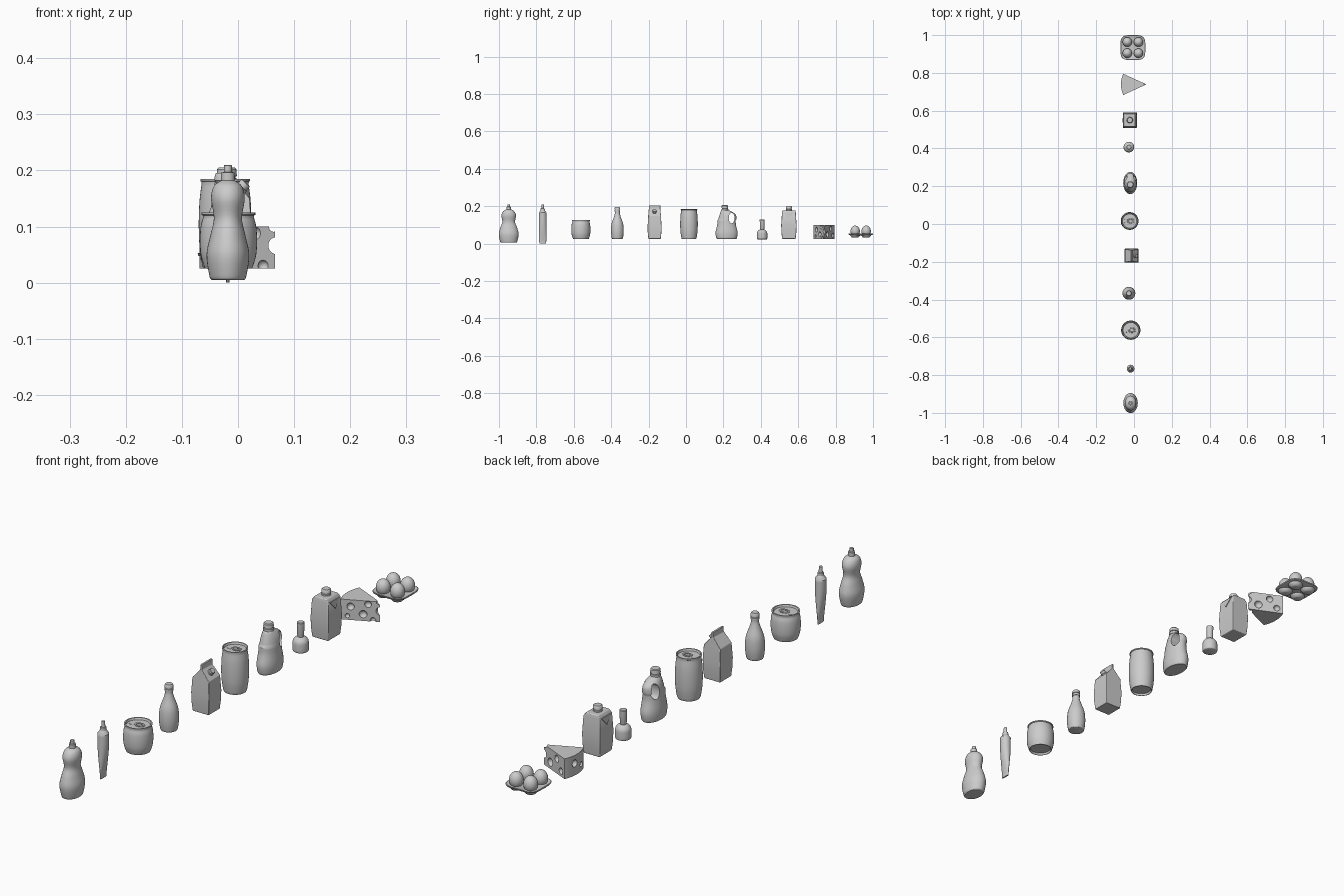
import bpy, bmesh, math
from mathutils import Vector

if "Cube" in bpy.data.objects:
    bpy.data.objects.remove(bpy.data.objects["Cube"])

SQUARE = [(-1, -1), (1, -1), (1, 1), (-1, 1)]


def circle(n):
    return [(math.cos(2 * math.pi * i / n), math.sin(2 * math.pi * i / n)) for i in range(n)]


def finish(ob, angle=35):
    bpy.ops.object.select_all(action='DESELECT')
    bpy.context.view_layer.objects.active = ob
    ob.select_set(True)
    bpy.ops.object.shade_smooth_by_angle(angle=math.radians(angle))
    return ob


def from_bm(name, bm, loc=(0, 0, 0)):
    bmesh.ops.recalc_face_normals(bm, faces=bm.faces)
    me = bpy.data.meshes.new(name)
    bm.to_mesh(me)
    bm.free()
    ob = bpy.data.objects.new(name, me)
    bpy.context.collection.objects.link(ob)
    ob.location = loc
    return finish(ob)


def smooth_rows(rows, k=5):
    """Catmull-Rom interpolation of section rows."""
    out = []
    for i in range(len(rows) - 1):
        a, b = rows[max(i - 1, 0)], rows[i]
        c, d = rows[i + 1], rows[min(i + 2, len(rows) - 1)]
        for s in range(k):
            t = s / k
            out.append(tuple(0.5 * (2 * q + (r - p) * t + (2 * p - 5 * q + 4 * r - w) * t * t
                                    + (3 * q - p - 3 * r + w) * t ** 3)
                             for p, q, r, w in zip(a, b, c, d)))
    return out + [rows[-1]]


def loft(name, rows, x, y, section=None):
    """Rows are (z, rx[, ry[, y shift]])."""
    section = section or circle(40)
    bm = bmesh.new()
    rings = []
    for row in rows:
        z, rx = row[:2]
        ry = row[2] if len(row) > 2 else rx
        dy = row[3] if len(row) > 3 else 0
        rings.append([bm.verts.new((u * rx, v * ry + dy, z)) for u, v in section])
    n = len(section)
    for a, b in zip(rings, rings[1:]):
        for i in range(n):
            bm.faces.new((a[i], a[(i + 1) % n], b[(i + 1) % n], b[i]))
    bm.faces.new(rings[0][::-1])
    bm.faces.new(rings[-1])
    return from_bm(name, bm, (x, y, 0))


def ball(name, loc, scale):
    bm = bmesh.new()
    bmesh.ops.create_uvsphere(bm, u_segments=28, v_segments=18, radius=1)
    bmesh.ops.scale(bm, vec=scale, verts=bm.verts)
    return from_bm(name, bm, loc)


def bevel(ob, width, segs=3):
    m = ob.modifiers.new("bevel", 'BEVEL')
    m.width, m.segments, m.limit_method = width, segs, 'ANGLE'
    m.angle_limit = math.radians(35)


def cut(ob, cutter):
    m = ob.modifiers.new("cut", 'BOOLEAN')
    m.operation, m.object, m.solver = 'DIFFERENCE', cutter, 'EXACT'
    cutter.hide_render = True
    bpy.context.view_layer.objects.active = ob
    bpy.ops.object.modifier_apply(modifier=m.name)
    bpy.data.objects.remove(cutter)


def cap(name, x, y, z0, z1, r):
    h = z1 - z0
    return loft(name, [(z0, r), (z0 + h * .3, r), (z0 + h * .34, r * .85), (z0 + h * .42, r * .85),
                       (z0 + h * .46, r), (z1 - .003, r * .95), (z1, r * .8)], x, y)


# dish soap bottle
loft("soap_bottle", smooth_rows([(.005, .029, .041), (.012, .033, .046), (.05, .038, .053), (.085, .031, .045),
     (.115, .025, .034), (.15, .030, .039), (.172, .025, .030), (.182, .012, .014)]), -.018, -.948)
loft("soap_cap", [(.18, .012), (.196, .012), (.197, .007), (.209, .007), (.21, .005)], -.018, -.948)

# squeeze tube with flat crimped end
loft("squeeze_tube", smooth_rows([(0, .003, .018), (.015, .004, .019), (.06, .012, .0205), (.11, .018, .021),
     (.165, .02, .02)]) + [(.178, .011, .011)], -.018, -.766)
loft("tube_nozzle", [(.177, .011), (.188, .0105), (.189, .007), (.21, .006)], -.018, -.766)


# drink cans
def can(name, x, y, r, z0, z1):
    h = z1 - z0
    side = smooth_rows([(z0 + .006, r * .87), (z0 + h * .25, r * .97), (z0 + h * .5, r), (z0 + h * .75, r * .97),
                        (z1 - .009, r * .89)])
    loft(name, [(z0 + .007, r * .72), (z0, r * .78), (z0, r * .82)] + side
         + [(z1 - .005, r * .90), (z1 - .004, r * .94), (z1, r * .94), (z1, r * .85), (z1 - .007, r * .80)], x, y)
    bpy.ops.mesh.primitive_torus_add(location=(x + r * .12, y, z1 - .005), major_radius=r * .22,
                                     minor_radius=.003, major_segments=24, minor_segments=8)
    tab = bpy.context.object
    tab.name = name + "_tab"
    tab.scale = (1.4, 1, .8)
    finish(tab)
    loft(name + "_opening", [(z1 - .008, r * .24), (z1 - .006, r * .22)], x - r * .45, y, circle(24))


can("short_can", -.017, -.562, .051, .025, .125)
can("tall_can", -.023, .016, .047, .025, .185)

# sauce bottle
loft("sauce_bottle", smooth_rows([(.025, .026), (.03, .03), (.065, .034), (.105, .031), (.14, .019),
     (.16, .0135), (.172, .013)]), -.027, -.367)
cap("sauce_cap", -.027, -.367, .171, .195, .015)

# milk carton with gable roof
milk = loft("milk_carton", [(.025, .033, .033), (.06, .036, .0365), (.095, .037, .037), (.15, .034, .034),
            (.185, .004, .031), (.204, .004, .031)], -.013, -.168, SQUARE)
bevel(milk, .002)
spout = loft("milk_spout", [(0, .0115), (.004, .0115), (.005, .010), (.014, .010), (.015, .009)],
             .004, -.168, circle(28))
spout.location.z = .167
spout.rotation_euler.y = math.radians(43)

# detergent jug with handle hole
jug = loft("detergent_jug", smooth_rows([(.025, .031, .052), (.032, .035, .056), (.06, .037, .059),
           (.1, .034, .05, .0), (.13, .032, .048, .004), (.155, .028, .043, .006), (.172, .02, .028, -.003),
           (.18, .013, .015, -.01)]), -.02, .217)
hole = loft("handle_cutter", [(-.1, .028, .0155), (.1, .028, .0155)], 0, 0)
hole.rotation_euler.y = math.pi / 2
hole.location = (-.02, .244, .136)
cut(jug, hole)
bevel(jug, .002)
cap("detergent_cap", -.02, .208, .177, .205, .018)

# nail varnish bottle
loft("varnish_bottle", smooth_rows([(.022, .024), (.026, .0275), (.045, .028), (.06, .0265), (.07, .02),
     (.075, .012)]), -.027, .407)
loft("varnish_cap", [(.075, .0105), (.078, .0115), (.127, .013), (.129, .011)], -.027, .407)

# juice carton with folded corner flaps
juice = loft("juice_carton", [(.025, .033, .036), (.06, .036, .04), (.1, .037, .041), (.165, .034, .037),
             (.178, .024, .034)], -.022, .55, SQUARE)
bevel(juice, .0025)
for s in (-1, 1):
    bm = bmesh.new()
    top = [bm.verts.new(v) for v in ((.0325 * s, -.028, .166), (.0325 * s, .028, .166), (.036 * s, 0, .135))]
    out = [bm.verts.new((v.co.x + .003 * s, v.co.y, v.co.z)) for v in top]
    bm.faces.new(top)
    bm.faces.new(out)
    for i in range(3):
        j = (i + 1) % 3
        bm.faces.new((top[i], top[j], out[j], out[i]))
    from_bm("carton_flap", bm, (-.022, .55, 0))
cap("juice_cap", -.022, .55, .176, .2, .0165)

# cheese wedge with holes
tip = Vector((.066, 0))
wedge = [tuple(tip)] + [(.066 - .135 * math.cos(a), .135 * math.sin(a))
                        for a in (math.radians(-24.5 + 49 * i / 12) for i in range(13))]
cheese = loft("cheese_wedge", [(.025, 1, 1), (.1, 1, 1)], 0, .739, wedge[::-1])
for x, y, z, r in ((.068, 0, .066, .015), (.03, -.018, .088, .012), (.015, -.026, .05, .014),
                   (-.025, -.042, .075, .013), (-.035, -.046, .04, .008), (.03, .018, .05, .015),
                   (-.01, .034, .08, .013), (-.035, .046, .045, .012), (-.068, .012, .07, .013),
                   (-.063, -.03, .05, .01), (.062, .002, .1, .010), (.045, -.01, .03, .010)):
    cut(cheese, ball("hole_cutter", (x, .739 + y, z), (r, r, r)))
finish(cheese)

# egg tray: rounded plate, cups below and four eggs
rounded = [(math.copysign(abs(u) ** .5, u), math.copysign(abs(v) ** .5, v)) for u, v in circle(48)]
loft("egg_tray", [(.044, .054), (.048, .065), (.052, .066), (.053, .064), (.050, .059)], -.006, .934, rounded)
for sx in (-1, 1):
    for sy in (-1, 1):
        x, y = -.006 + .0295 * sx, .934 + .0295 * sy
        loft("tray_cup", [(.031, .013), (.033, .018), (.042, .026), (.05, .028)], x, y, circle(28))
        ball("egg", (x, y, .066), (.025, .025, .030))
